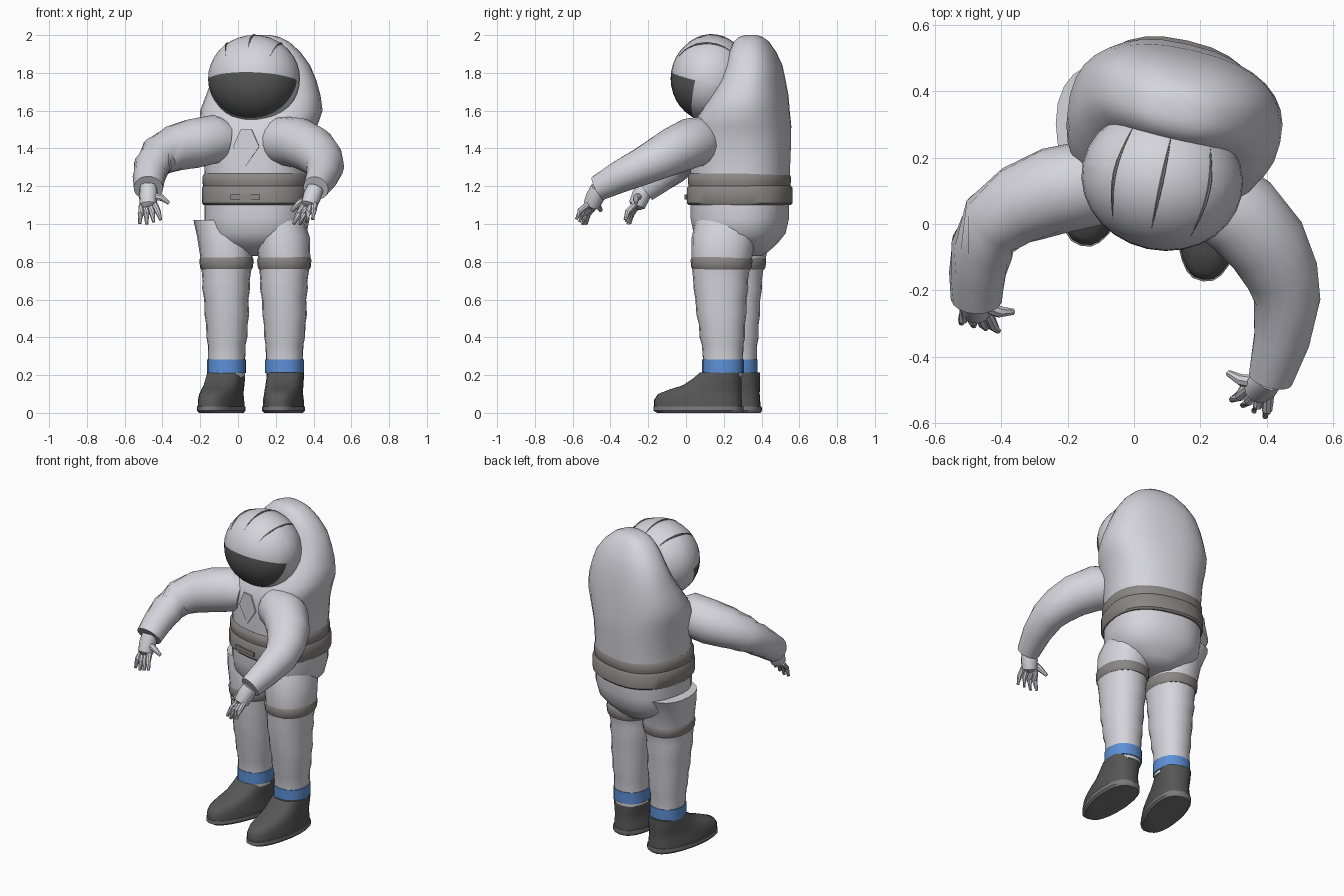
import bpy, bmesh, math
from mathutils import Vector, Matrix

if "Cube" in bpy.data.objects:
    bpy.data.objects.remove(bpy.data.objects["Cube"])


def material(name, rgb):
    m = bpy.data.materials.new(name)
    m.use_nodes = True
    m.diffuse_color = (*rgb, 1)
    m.node_tree.nodes["Principled BSDF"].inputs["Base Color"].default_value = (*rgb, 1)
    return m


SUIT = material("pale_suit", (0.66, 0.66, 0.71))
STRAP = material("strap_grey", (0.25, 0.245, 0.235))
DARK = material("dark_grey", (0.095, 0.095, 0.095))
SOLE = material("sole_grey", (0.2, 0.2, 0.2))
BLUE = material("ankle_blue", (0.11, 0.28, 0.68))


def finish(name, bm, mats, angle=40):
    bmesh.ops.recalc_face_normals(bm, faces=bm.faces)
    me = bpy.data.meshes.new(name)
    bm.to_mesh(me)
    bm.free()
    ob = bpy.data.objects.new(name, me)
    bpy.context.collection.objects.link(ob)
    for m in mats:
        me.materials.append(m)
    bpy.ops.object.select_all(action="DESELECT")
    ob.select_set(True)
    bpy.context.view_layer.objects.active = ob
    bpy.ops.object.shade_smooth_by_angle(angle=math.radians(angle))
    return ob


def loft(name, rings, mat, angle=40):
    """Skin a list of equal point rings and cap both ends."""
    bm = bmesh.new()
    vs = [[bm.verts.new(p) for p in r] for r in rings]
    n = len(vs[0])
    for a, b in zip(vs, vs[1:]):
        for i in range(n):
            j = (i + 1) % n
            bm.faces.new((a[i], a[j], b[j], b[i]))
    bm.faces.new(vs[0][::-1])
    bm.faces.new(vs[-1])
    return finish(name, bm, [mat], angle)


def ring(z, cx, cy, rx, ry, n=24, power=2.4):
    pts = []
    for i in range(n):
        t = 2 * math.pi * i / n
        c, s = math.cos(t), math.sin(t)
        pts.append(Vector((cx + rx * math.copysign(abs(c) ** (2 / power), c),
                           cy + ry * math.copysign(abs(s) ** (2 / power), s), z)))
    return pts


def tube(name, path, mat, n=14):
    """Round limb through (x, y, z, radius) stations."""
    pts = [Vector(p[:3]) for p in path]
    rings = []
    for i, p in enumerate(pts):
        d = pts[min(i + 1, len(pts) - 1)] - pts[max(i - 1, 0)]
        side = d.cross(Vector((0.3, 0.5, 1))).normalized()
        up = side.cross(d).normalized()
        r = path[i][3]
        rings.append([p + r * (side * math.cos(a) + up * math.sin(a))
                      for a in (2 * math.pi * k / n for k in range(n))])
    return loft(name, rings, mat)


# The upper body is turned slightly about its own axis
BODY = Vector((0.1, 0.28, 0))
TURN = Matrix.Translation(BODY) @ Matrix.Rotation(math.radians(-13), 4, "Z") @ Matrix.Translation(-BODY)


def body(name, rows, mat, grow=0.0):
    """Rows of (z, front y, back y, centre x, half width)."""
    rings = [[TURN @ p for p in ring(z, cx, (f + b) / 2, rx + grow, (b - f) / 2 + grow, 32)]
             for z, f, b, cx, rx in rows]
    return loft(name, rings, mat)


# Torso rising into the backpack hump
body("torso_and_backpack", [
    (1.08, .03, .54, .1, .275), (1.27, .03, .545, .1, .275), (1.42, .03, .55, .1, .285),
    (1.52, .04, .55, .105, .31), (1.6, .1, .54, .115, .325), (1.68, .15, .535, .12, .305),
    (1.76, .2, .52, .12, .28), (1.84, .23, .505, .12, .245), (1.91, .245, .475, .12, .195),
    (1.965, .265, .44, .12, .135), (1.99, .29, .41, .12, .085), (2.0, .32, .38, .12, .035)], SUIT)

# Pelvis
body("pelvis", [
    (1.12, .03, .54, .1, .275), (1.03, .03, .54, .1, .275), (.95, .045, .52, .095, .265),
    (.9, .08, .48, .09, .22), (.86, .14, .44, .09, .15), (.83, .2, .4, .09, .08)], SUIT)

# Two-tier belt with buckle
body("upper_belt", [(1.195, .02, .545, .1, .28), (1.22, .015, .55, .1, .285),
                    (1.25, .015, .55, .1, .285), (1.268, .03, .54, .1, .275)], STRAP)
body("lower_belt", [(1.1, .02, .55, .1, .28), (1.11, .01, .56, .1, .288),
                    (1.19, .01, .56, .1, .288), (1.203, .02, .55, .1, .28)], STRAP)


def plate(name, outline, y, mat, thick=0.008):
    front = [TURN @ Vector((x, y - thick, z)) for x, z in outline]
    back = [TURN @ Vector((x, y, z)) for x, z in outline]
    return loft(name, [back, front], mat, 20)


plate("buckle", [(.02, 1.13), (.18, 1.13), (.18, 1.155), (.02, 1.155)], .012, STRAP)
plate("chest_panel", [(.1, 1.31), (.17, 1.41), (.13, 1.5), (.07, 1.5), (.03, 1.41)], .034, SUIT)

# Helmet with dark visor on the lower front
HC, HR = Vector((.085, .135, 1.77)), Vector((.245, .215, .23))
HEAD = Matrix.Translation(HC) @ Matrix.Rotation(math.radians(-12), 4, "Z")
bm = bmesh.new()
bmesh.ops.create_uvsphere(bm, u_segments=28, v_segments=18, radius=1)
bmesh.ops.scale(bm, vec=HR, verts=bm.verts)
brow, brow_n = Vector((0, -.215, .035)), Vector((0, .25, 1)).normalized()
rear, rear_n = Vector((0, -.035, 0)), Vector((0, 1, -.25)).normalized()
for co, no in ((brow, brow_n), (rear, rear_n)):
    bmesh.ops.bisect_plane(bm, geom=bm.verts[:] + bm.edges[:] + bm.faces[:], plane_co=co, plane_no=no)
for f in bm.faces:
    c = f.calc_center_median()
    if (c - brow).dot(brow_n) < 0 and (c - rear).dot(rear_n) < 0:
        f.material_index = 1
bm.transform(HEAD)
finish("helmet", bm, [SUIT, DARK])

# Slit seams over the helmet crown
for side, lean in (("left", .12), ("middle", 0), ("right", -.12)):
    path = []
    for k in range(9):
        y = -.15 + .035 * k
        x = lean * (1 + .2 * math.sin(k / 8 * math.pi))
        z = HR.z * math.sqrt(1 - (x / HR.x) ** 2 - (y / HR.y) ** 2)
        path.append((*(HEAD @ Vector((x, y, z))), .001 + .005 * math.sin(k / 8 * math.pi)))
    tube(side + "_helmet_seam", path, STRAP, 6)

# Arms, cuffs and hands
ARMS = {
    "left": [(.17, .13, 1.44, .1), (.22, .1, 1.44, .13), (.32, .03, 1.43, .133), (.4, -.06, 1.39, .125),
             (.445, -.15, 1.345, .112), (.462, -.23, 1.305, .1), (.445, -.35, 1.25, .085), (.412, -.465, 1.19, .068)],
    "right": [(-.06, .14, 1.44, .1), (-.12, .125, 1.45, .13), (-.24, .1, 1.425, .132), (-.34, .06, 1.4, .122),
              (-.42, .005, 1.36, .108), (-.457, -.07, 1.305, .096), (-.472, -.15, 1.245, .086), (-.475, -.225, 1.19, .078)]}
HANDS = {  # wrist, knuckle centre, fingertip centre, thumb tip, spread direction
    "left": ((.41, -.46, 1.19), (.375, -.5, 1.1), (.345, -.555, 1.0), (.285, -.45, 1.07), (.7, -.35, .12)),
    "right": ((-.475, -.215, 1.2), (-.475, -.26, 1.1), (-.465, -.31, 1.0), (-.365, -.265, 1.11), (.9, -.2, .1))}
for side, path in ARMS.items():
    tube(side + "_arm", path, SUIT, 18)
    wrist, knuckle, tip, thumb, spread = (Vector(v) for v in HANDS[side])
    mid = wrist.lerp(knuckle, .5)
    tube(side + "_palm", [(*wrist, .045), (*mid, .05), (*knuckle, .045),
                          (*knuckle.lerp(tip, .15), .025)], SUIT, 10)
    for k in range(4):
        off = spread.normalized() * (k - 1.5)
        base, end = knuckle + off * .024, tip + off * .038 + Vector((0, 0, .008 * abs(k - 1)))
        bend = base.lerp(end, .5) + Vector((0, -.012, .005))
        tube(f"{side}_finger_{k + 1}", [(*base, .017), (*bend, .016), (*end, .009)], SUIT, 8)
    joint = mid.lerp(thumb, .65) + Vector((0, -.01, .015))
    tube(side + "_thumb", [(*mid, .022), (*joint, .018), (*thumb, .01)], SUIT, 8)

# Legs share one profile: (z, centre x, centre y, half width, half depth)
LEG = [(1.02, .21, .23, .14, .18), (.93, .235, .2, .145, .17), (.82, .245, .19, .138, .16),
       (.76, .245, .185, .132, .152), (.7, .243, .183, .125, .145), (.66, .243, .185, .127, .145),
       (.6, .244, .185, .117, .135), (.52, .247, .187, .118, .132), (.47, .247, .19, .11, .122),
       (.4, .247, .192, .108, .12), (.36, .246, .194, .1, .11), (.28, .246, .196, .098, .106),
       (.19, .246, .196, .096, .103)]


def leg_part(name, rows, shift, mat, grow=0.0):
    return loft(name, [ring(z, x + shift[0], y + shift[1], rx + grow, ry + grow, 20, 2.2)
                       for z, x, y, rx, ry in rows], mat)


# Boots: (z, toe y, heel y, half width), toe pointing to -y
BOOT = [(.03, -.235, .235, .107), (.07, -.235, .232, .105), (.1, -.215, .23, .1), (.125, -.15, .23, .098),
        (.145, -.085, .23, .097), (.18, -.03, .23, .097), (.215, .012, .228, .096)]
OUTSOLE = [(0, -.22, .235, .1), (.012, -.24, .242, .112), (.035, -.24, .24, .112)]


def boot_part(name, rows, place, mat):
    rings = []
    for z, toe, heel, rx in rows:
        pts = ring(z, 0, (toe + heel) / 2, rx, (heel - toe) / 2, 24, 2.6)
        for p in pts:  # narrower towards the toe tip
            p.x *= 1 - .22 * max(0, -p.y / .24)
        rings.append([place @ p for p in pts])
    return loft(name, rings, mat)


for side, shift, centre, yaw in (("left", (0, 0), (.237, .065, 0), -7),
                                 ("right", (-.306, .073), (-.095, .165, 0), -16)):
    leg_part(side + "_leg", LEG, shift, SUIT)
    strap = [(z, .245, .188, w, w + .02) for z, w in ((.758, .13), (.77, .138), (.81, .142), (.828, .134))]
    leg_part(side + "_thigh_strap", strap, shift, STRAP, .002)
    band = [(z, .246, .196, .1, .107) for z in (.21, .282)]
    leg_part(side + "_ankle_band", band, shift, BLUE, .003)
    place = Matrix.Translation(centre) @ Matrix.Rotation(math.radians(yaw), 4, "Z")
    boot_part(side + "_boot", BOOT, place, DARK)
    boot_part(side + "_sole", OUTSOLE, place, SOLE)
